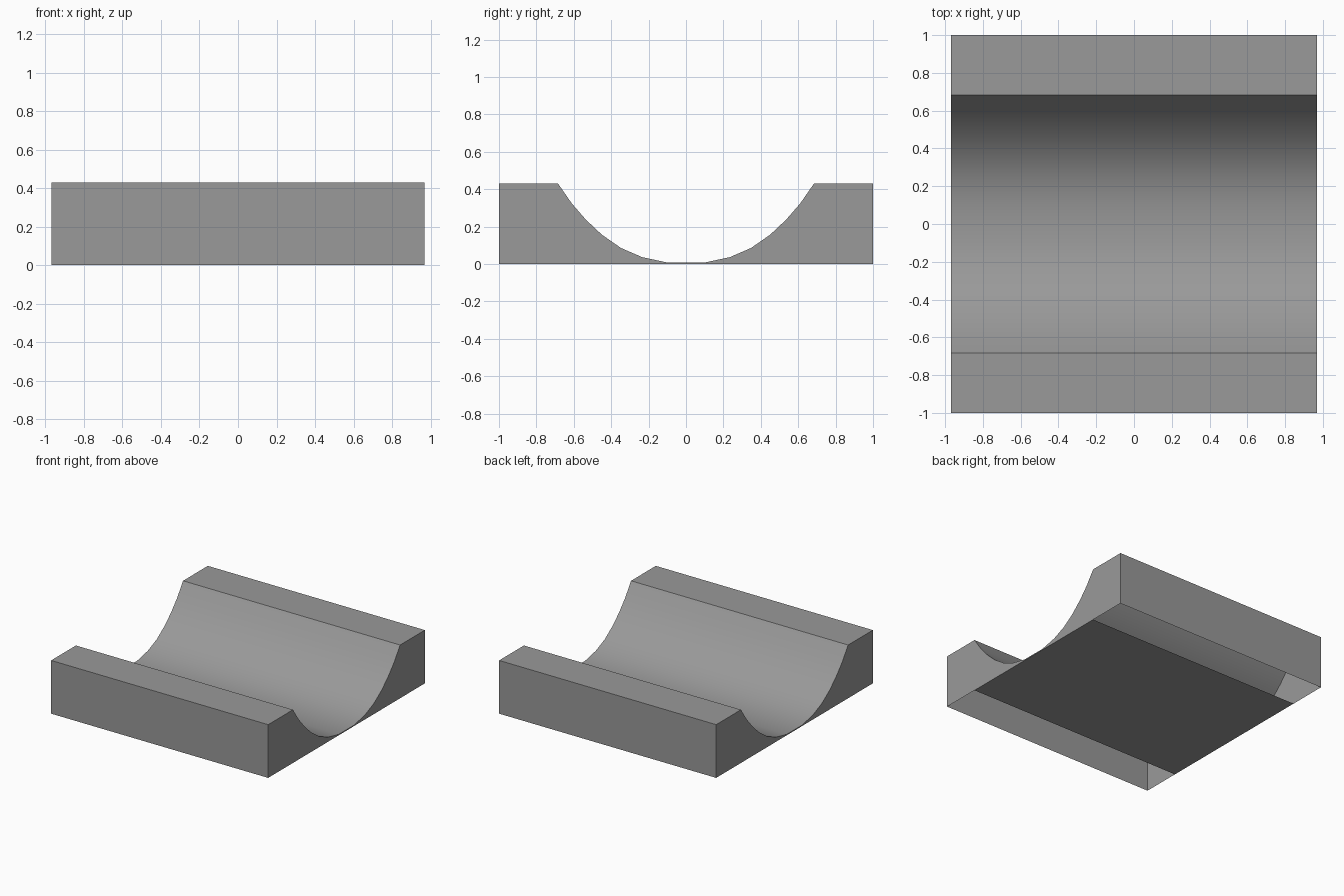
import bpy, bmesh, math

if "Cube" in bpy.data.objects:
    bpy.data.objects.remove(bpy.data.objects["Cube"])

HALF_X = 0.97
HEIGHT = 0.43

# Right half of the trough curve, from the bottom to the rim
half = [(0.10, 0.008), (0.235, 0.037), (0.348, 0.086), (0.45, 0.157),
        (0.535, 0.237), (0.61, 0.323), (0.684, HEIGHT)]
trough = [(-y, z) for y, z in reversed(half)] + half

# Cross-section in y-z: wall, trough, wall, then the underside plate
profile = [(-1, 0), (-1, HEIGHT)] + trough + [(1, HEIGHT), (1, 0),
                                              (0.684, 0), (-0.684, 0)]
n = len(profile)
open_sides = (n - 3, n - 1)   # slots left open beneath the two shoulders

bm = bmesh.new()
left = [bm.verts.new((-HALF_X, y, z)) for y, z in profile]
right = [bm.verts.new((HALF_X, y, z)) for y, z in profile]

# Long faces along x
for i in range(n):
    if i not in open_sides:
        j = (i + 1) % n
        bm.faces.new((left[i], left[j], right[j], right[i]))

# End walls
bm.faces.new(left[::-1])
bm.faces.new(right)
bmesh.ops.recalc_face_normals(bm, faces=bm.faces[:])

# Make sure the normals point outward
bm.faces.ensure_lookup_table()
if bm.faces[0].normal.y > 0:
    bmesh.ops.reverse_faces(bm, faces=bm.faces[:])

mesh = bpy.data.meshes.new("trough_block")
bm.to_mesh(mesh)
bm.free()
block = bpy.data.objects.new("trough_block", mesh)
bpy.context.collection.objects.link(block)

# Dark grey surface
grey = bpy.data.materials.new("dark_grey")
grey.diffuse_color = (0.32, 0.32, 0.32, 1)
grey.use_nodes = True
grey.node_tree.nodes["Principled BSDF"].inputs["Base Color"].default_value = grey.diffuse_color
mesh.materials.append(grey)

# Smooth trough, sharp rims and corners
bpy.context.view_layer.objects.active = block
block.select_set(True)
bpy.ops.object.shade_smooth_by_angle(angle=math.radians(30))
